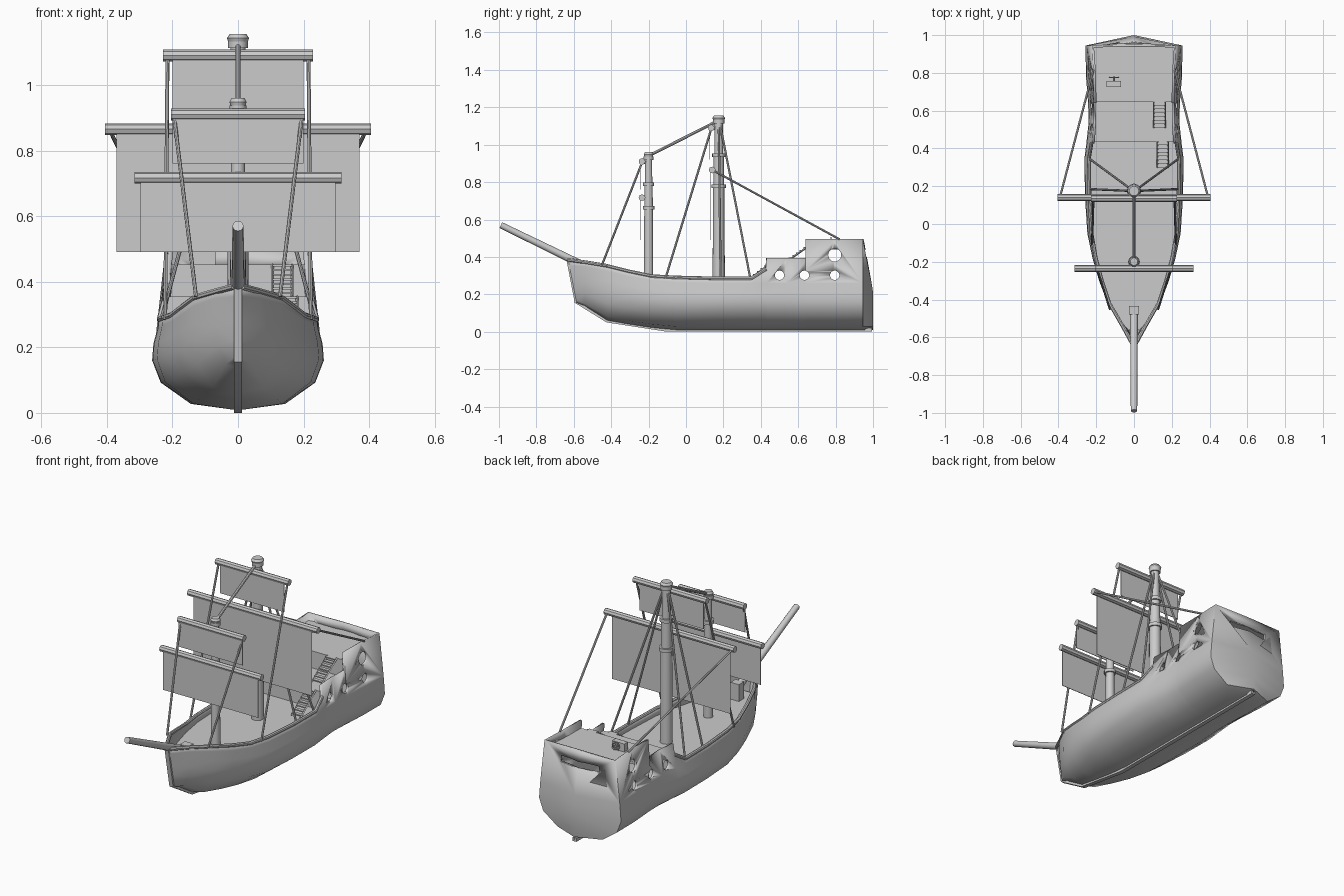
import bpy, bmesh, math
from mathutils import Vector

if "Cube" in bpy.data.objects:
    bpy.data.objects.remove(bpy.data.objects["Cube"])


def obj(name, bm, angle=35):
    bmesh.ops.recalc_face_normals(bm, faces=bm.faces)
    me = bpy.data.meshes.new(name)
    bm.to_mesh(me)
    bm.free()
    o = bpy.data.objects.new(name, me)
    bpy.context.collection.objects.link(o)
    bpy.ops.object.select_all(action='DESELECT')
    o.select_set(True)
    bpy.context.view_layer.objects.active = o
    bpy.ops.object.shade_smooth_by_angle(angle=math.radians(angle))
    return o


def add_rod(bm, a, b, r, sides=12, r2=None):
    a, b = Vector(a), Vector(b)
    new = bmesh.ops.create_cone(bm, cap_ends=True, segments=sides, radius1=r,
                                radius2=r if r2 is None else r2, depth=(b - a).length)['verts']
    rot = Vector((0, 0, 1)).rotation_difference(b - a).to_matrix()
    for v in new:
        v.co = rot @ v.co + (a + b) / 2


def add_box(bm, lo, hi):
    for v in bmesh.ops.create_cube(bm, size=1)['verts']:
        v.co = [l + (c + .5) * (h - l) for l, h, c in zip(lo, hi, v.co)]


def rod(name, a, b, r, sides=12, r2=None):
    bm = bmesh.new()
    add_rod(bm, a, b, r, sides, r2)
    return obj(name, bm)


def box(name, lo, hi):
    bm = bmesh.new()
    add_box(bm, lo, hi)
    return obj(name, bm)


def prism(name, pts, offset):
    """Extrude a flat outline along offset."""
    bm = bmesh.new()
    f = bm.faces.new([bm.verts.new(p) for p in pts])
    top = bmesh.ops.extrude_face_region(bm, geom=[f])['geom']
    bmesh.ops.translate(bm, vec=offset, verts=[v for v in top if isinstance(v, bmesh.types.BMVert)])
    return obj(name, bm)


def lerp(table, x):
    for (a, va), (b, vb) in zip(table, table[1:]):
        if x <= b:
            return va + (vb - va) * max(0, (x - a) / (b - a))
    return table[-1][1]


# Hull stations: y, keel z, wale z, rail z, half widths at bilge / wale / rail
ST = [(-.585, .155, .355, .385, .012, .012, .012),
      (-.54, .135, .35, .372, .068, .068, .066),
      (-.42, .06, .325, .352, .14, .137, .135),
      (-.30, .04, .295, .322, .185, .178, .175),
      (-.18, .022, .275, .297, .22, .21, .207),
      (-.05, .01, .265, .29, .247, .232, .23),
      (.15, .01, .26, .285, .26, .243, .241),
      (.35, .01, .26, .285, .262, .245, .243),
      (.428, .01, .26, .335, .252, .237, .23),
      (.43, .01, .26, .395, .252, .237, .222),
      (.54, .01, .26, .395, .24, .23, .214),
      (.638, .01, .26, .395, .243, .232, .214),
      (.64, .01, .26, .495, .243, .232, .213),
      (.79, .01, .26, .495, .255, .243, .215),
      (.945, .01, .26, .495, .256, .248, .222)]
SECTION = [(.06, 0), (.55, .07), (.9, .33), (1, .6), (.985, .8)]
STERN = [(0, 1.0), (.23, 1.0), (.37, .965), (.495, .95)]

bm = bmesh.new()
rings = []
for i, (y, kz, bz, tz, w, wb, wt) in enumerate(ST):
    pts = [(w * f if i else w, kz + t * (bz - kz)) for f, t in SECTION] + [(wb, bz), (wt, tz)]
    rake = .045 if i == 0 else 0
    ring = [[bm.verts.new((s * x, y - rake * (z - kz) / (tz - kz), z)) for x, z in pts] for s in (-1, 1)]
    rings.append(ring)
for A, B in zip(rings, rings[1:]):
    bm.faces.new((A[0][0], A[1][0], B[1][0], B[0][0]))
    for s in (0, 1):
        for j in range(len(SECTION) + 1):
            bm.faces.new((A[s][j], A[s][j + 1], B[s][j + 1], B[s][j]))
L, R = rings[0]
for j in range(len(L) - 1):
    bm.faces.new((L[j], L[j + 1], R[j + 1], R[j]))
L, R = rings[-1]
mid = [bm.verts.new((0, lerp(STERN, v.co.z), v.co.z)) for v in L]
bm.faces.new((L[0], R[0], mid[0]))
for j in range(len(L) - 1):
    bm.faces.new((L[j], L[j + 1], mid[j + 1], mid[j]))
    bm.faces.new((R[j], R[j + 1], mid[j + 1], mid[j]))
hull = obj("hull", bm, 40)
sol = hull.modifiers.new("planking", 'SOLIDIFY')
sol.thickness, sol.offset = .014, -1

# Portholes and stern window cut through the planking
bm = bmesh.new()
for y, z, r in [(.5, .302, .025), (.633, .302, .025), (.795, .302, .025), (.795, .41, .035)]:
    add_rod(bm, (-.4, y, z), (.4, y, z), r, 20)
add_box(bm, (-.12, .9, .4), (.12, 1.1, .436))
cutter = obj("opening_cutter", bm)
cutter.hide_render = True
cutter.display_type = 'WIRE'
cutter.hide_set(True)
cut = hull.modifiers.new("openings", 'BOOLEAN')
cut.operation, cut.object, cut.solver = 'DIFFERENCE', cutter, 'EXACT'

# Keel and stem
prism("keel_and_stem", [(-.012, y, z) for y, z in [
    (-.64, .39), (-.595, .155), (-.425, .05), (-.1, 0), (.995, 0),
    (.995, .02), (-.1, .02), (-.41, .075), (-.57, .17), (-.61, .39)]], (.024, 0, 0))

# Rails along the low bulwarks
for s, side in ((-1, "left"), (1, "right")):
    bm = bmesh.new()
    pts = [(s * (.012 if i == 0 else q[6] - .005), q[0] - (.045 if i == 0 else 0), q[3])
           for i, q in enumerate(ST[:9])]
    for a, b in zip(pts, pts[1:]):
        add_rod(bm, a, b, .01, 8)
    obj("rail_" + side, bm)


# Decks and bulkheads
def deck(name, y0, y1, z, col, inset=.01):
    tab = [(q[0], q[col] - inset) for q in ST]
    ys = [y0] + [q[0] for q in ST if y0 < q[0] < y1] + [y1]
    right = [(lerp(tab, y), y, z) for y in ys]
    prism(name, right + [(-x, y, z) for x, y, _ in reversed(right)], (0, 0, -.012))


deck("main_deck", -.56, .45, .25, 5)
deck("quarter_deck", .435, .66, .355, 6, .006)
deck("poop_deck", .645, .945, .452, 6, .006)
box("lower_bulkhead", (-.222, .437, .24), (.222, .449, .355))
box("upper_bulkhead", (-.208, .647, .35), (.208, .659, .452))


# Stairs
def stairs(name, x0, x1, y0, y1, z0, z1, n=7):
    bm = bmesh.new()
    for i in range(n):
        y, z = y0 + (y1 - y0) * i / n, z0 + (z1 - z0) * (i + 1) / n
        add_box(bm, (x0, y, z - .006), (x1, y + (y1 - y0) / n, z))
    for x in (x0, x1):
        add_rod(bm, (x, y0, z0), (x, y1, z1), .005, 4)
    obj(name, bm)


stairs("lower_stairs", .125, .18, .3, .437, .25, .355)
stairs("upper_stairs", .105, .165, .51, .647, .355, .452)


# Masts with collars and caps
def mast(name, y, steps, cap):
    bm = bmesh.new()
    for z0, z1, r in steps:
        add_rod(bm, (0, y, z0), (0, y, z1), r, 16, r * .92)
        add_rod(bm, (0, y, z1 - .012), (0, y, z1 + .008), r + .006, 16)
    r, z = cap
    for z0, z1, a, b in ((z - .038, z - .012, r * .7, r), (z - .012, z, r, r * .75)):
        add_rod(bm, (0, y, z0), (0, y, z1), a, 16, b)
    obj(name, bm)


mast("main_mast", .175, [(.24, .78, .033), (.78, .945, .029), (.945, 1.125, .024)], (.034, 1.155))
mast("fore_mast", -.2, [(.24, .665, .025), (.665, .79, .023), (.79, .93, .02)], (.026, .96))

# Yards and flat sails: name, y, z, yard half length, sail half width, sail bottom
for name, y, z, half, sw, bottom in [("main_course", .14, .865, .405, .37, .49),
                                     ("main_topsail", .135, 1.09, .228, .2, .92),
                                     ("fore_course", -.235, .717, .315, .297, .49),
                                     ("fore_topsail", -.235, .91, .205, .2, .76)]:
    rod(name + "_yard", (-half, y, z), (half, y, z), .018, 8)
    box(name + "_sail", (-sw, y - .01, bottom), (sw, y - .007, z))
    my = .175 if y > 0 else -.2
    rod(name + "_yard_mount", (0, y, z), (0, my, z), .012, 8)

# Bowsprit and its step
rod("bowsprit", (0, -.46, .312), (0, -.99, .57), .021, 12, .017)
box("bowsprit_step", (-.026, -.48, .24), (.026, -.435, .345))

# Rigging
rod("mast_stay", (0, .175, 1.13), (0, -.2, .94), .008, 8)
for s, side in ((-1, "left"), (1, "right")):
    for name, a, b in [("fore_brace", (.195, -.235, .905), (.128, -.45, .355)),
                       ("main_brace", (.215, .135, 1.085), (.222, -.11, .285)),
                       ("shroud_aft", (.01, .18, 1.12), (.235, .345, .28)),
                       ("shroud_mid", (.01, .175, 1.12), (.235, .185, .28)),
                       ("stern_brace", (.39, .15, .86), (.214, .82, .495))]:
        rod(name + "_" + side, (s * a[0], a[1], a[2]), (s * b[0], b[1], b[2]), .006, 8)

# Steering wheel and its stand
box("wheel_stand", (-.145, .725, .45), (-.068, .757, .497))
bm = bmesh.new()
c = Vector((-.106, .775, .482))
ring = [c + Vector((math.cos(k * math.pi / 6), 0, math.sin(k * math.pi / 6))) * .02 for k in range(12)]
for k in range(12):
    add_rod(bm, ring[k], ring[(k + 1) % 12], .003, 6)
    if k % 2 == 0:
        add_rod(bm, c, c + (ring[k] - c) * 1.35, .002, 6)
add_rod(bm, (c.x, .75, c.z), (c.x, .782, c.z), .005, 8)
obj("steering_wheel", bm)
